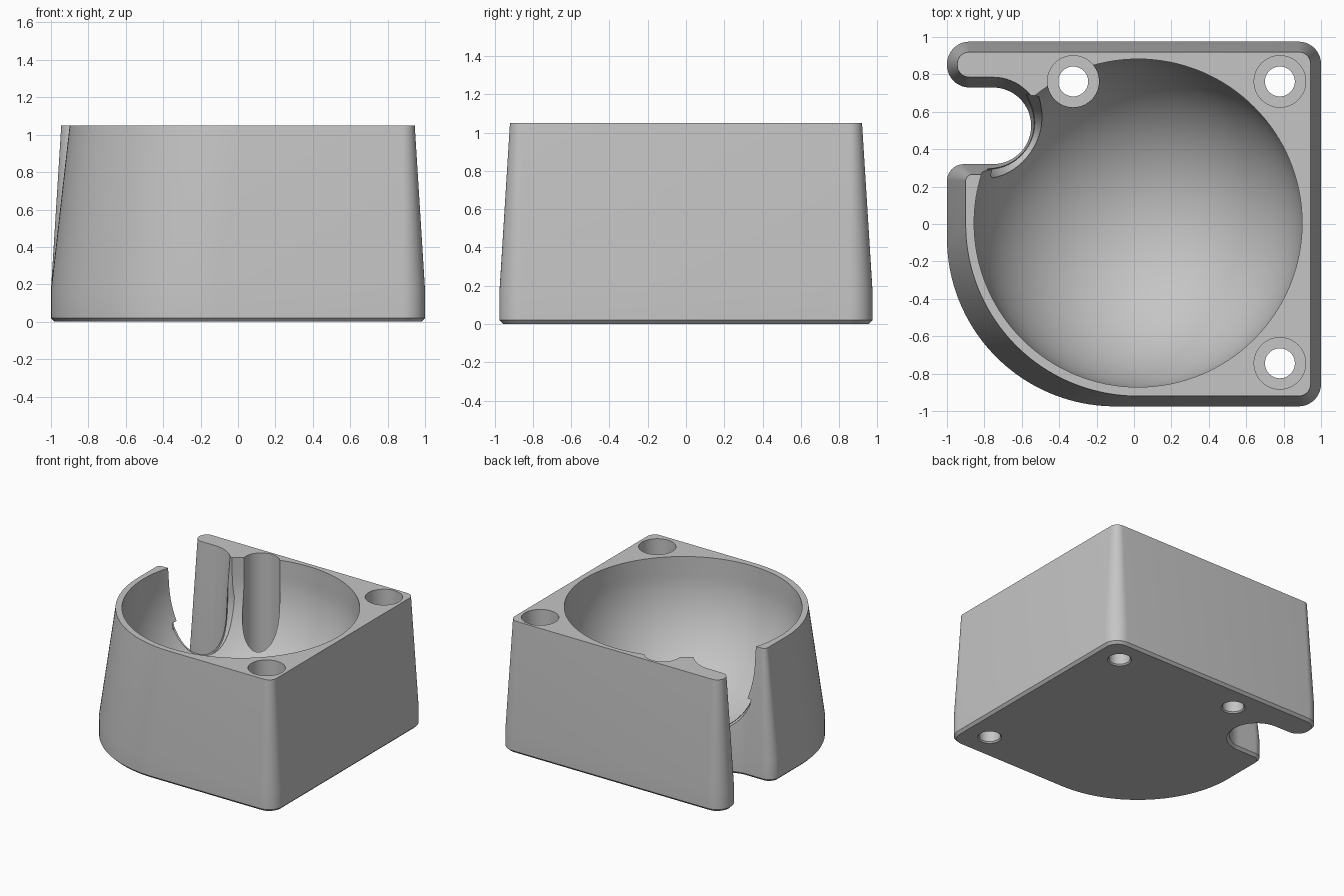
import bpy, bmesh
from math import cos, sin, pi, radians, sqrt, hypot
from mathutils import Vector

if "Cube" in bpy.data.objects:
    bpy.data.objects.remove(bpy.data.objects["Cube"], do_unlink=True)

TOP, WAIST = 1.05, 0.17             # rim height, start of the drafted walls
BOWL = Vector((0.022, 0.005, 0.905))
BOWL_R = 0.877
SLOT_X, SLOT_Y, SLOT_R = -0.755, 0.525, 0.205
DRAFT = 0.055

grey = bpy.data.materials.new("plain grey")
grey.use_nodes = True
colour = (0.56, 0.56, 0.56, 1)
grey.diffuse_color = colour
grey.node_tree.nodes["Principled BSDF"].inputs["Base Color"].default_value = colour


def arc(cx, cy, r, start, end, n):
    angles = [radians(start + (end - start) * i / n) for i in range(n + 1)]
    return [(cx + r * cos(a), cy + r * sin(a)) for a in angles]


def circle(cx, cy, r, n):
    return arc(cx, cy, r, 0, 360, n)[:-1]


def skin(name, rings):
    """Closed solid through rings of 3D points with equal point counts."""
    bm = bmesh.new()
    rings = [[bm.verts.new(p) for p in ring] for ring in rings]
    for a, b in zip(rings, rings[1:]):
        for i in range(len(a)):
            j = (i + 1) % len(a)
            bm.faces.new((a[i], a[j], b[j], b[i]))
    bm.faces.new(rings[0][::-1])
    bm.faces.new(rings[-1])
    bmesh.ops.recalc_face_normals(bm, faces=bm.faces)
    mesh = bpy.data.meshes.new(name)
    bm.to_mesh(mesh)
    bm.free()
    obj = bpy.data.objects.new(name, mesh)
    obj.data.materials.append(grey)
    bpy.context.collection.objects.link(obj)
    return obj


def loft(name, layers):
    """Solid through flat outlines stacked at given heights."""
    return skin(name, [[(x, y, z) for x, y in pts] for pts, z in layers])


def outline(t, chamfer=0.0):
    """Footprint with a side slot; t runs from base (0) to drafted top (1)."""
    d = DRAFT * t + chamfer
    r = 0.12 - d
    left = -1 + 0.1 * t + chamfer
    lip = 0.09 - d
    pts = arc(0.88, -0.855, r, -90, 0, 10)            # front right corner
    pts += arc(0.88, 0.855, r, 0, 90, 10)             # back right corner
    pts += arc(-0.88, 0.855, r, 90, 180, 10)          # prong tip
    pts += arc(-0.88, 0.85, r, 180, 270, 10)
    pts += arc(SLOT_X, SLOT_Y, SLOT_R + d, 90, -90, 32)  # slot end
    pts += arc(left + lip, 0.23, lip, 90, 180, 10)    # slot lip
    pts += arc(-0.1 + 0.12 * t, -0.075 + 0.075 * t,
               0.9 + 0.02 * t - chamfer, 180, 270, 40)  # large round corner
    return pts


def cut(target, cutter):
    cutter.hide_render = True
    mod = target.modifiers.new("cut", 'BOOLEAN')
    mod.operation = 'DIFFERENCE'
    mod.solver = 'EXACT'
    mod.use_self = True
    mod.object = cutter
    bpy.context.view_layer.objects.active = target
    bpy.ops.object.modifier_apply(modifier=mod.name)
    bpy.data.objects.remove(cutter, do_unlink=True)


def slot_edge_point(angle):
    """Where the slot wall meets the bowl in one direction, or None outside it."""
    z = 0.5
    for _ in range(12):
        r = SLOT_R + DRAFT * (z - WAIST) / (TOP - WAIST)
        x, y = SLOT_X + r * cos(angle), SLOT_Y + r * sin(angle)
        rho = hypot(x - BOWL.x, y - BOWL.y)
        if rho > BOWL_R - 0.004:
            return None
        z = BOWL.z - sqrt(BOWL_R ** 2 - rho ** 2)
    return Vector((x, y, z))


def edge_bevel(size):
    """Triangular sweep that takes the sharp edge off between slot and bowl."""
    path = [slot_edge_point(radians(a)) for a in range(90, -91, -5)]
    path = [p for p in path if p]
    for end, index in ((path[0], 0), (path[-1], len(path))):
        path.insert(index, Vector((end.x, end.y, TOP + 0.1)))
    rings = []
    for i, p in enumerate(path):
        tangent = (path[min(i + 1, len(path) - 1)] - path[max(i - 1, 0)]).normalized()
        to_slot = Vector((SLOT_X - p.x, SLOT_Y - p.y, 0)).normalized()
        to_bowl = Vector((BOWL.x - p.x, BOWL.y - p.y, max(BOWL.z - p.z, 0))).normalized()
        down_wall = tangent.cross(to_slot).normalized()
        if down_wall.dot(to_bowl) > 0:
            down_wall.negate()
        down_bowl = tangent.cross(to_bowl).normalized()
        if down_bowl.dot(to_slot) > 0:
            down_bowl.negate()
        clear = (to_slot + to_bowl).normalized()
        rings.append([p + size * down_wall, p + size * down_bowl, p + size * clear])
    return skin("bevel_cutter", rings)


# Drafted body with a chamfered foot
body = loft("housing_body", [(outline(0, 0.02), 0), (outline(0), 0.02),
                             (outline(0), WAIST), (outline(1), TOP)])

# Round-bottomed cavity with a short straight collar
steps = [radians(1.5 + 88.5 * i / 36) for i in range(37)]
layers = [(circle(BOWL.x, BOWL.y, BOWL_R * sin(a), 128), BOWL.z - BOWL_R * cos(a))
          for a in steps]
layers.append((circle(BOWL.x, BOWL.y, BOWL_R, 128), TOP + 0.2))
cut(body, loft("cavity_cutter", layers))

# Softened edge where the slot breaks into the cavity
cut(body, edge_bevel(0.055))

# Counterbored screw holes, lightly countersunk underneath
hole_profile = [(0.1, -0.01), (0.08, 0.01), (0.08, 0.2), (0.138, 0.2), (0.138, 1.2)]
for x, y in [(0.78, 0.762), (0.78, -0.745), (-0.325, 0.762)]:
    cut(body, loft("hole_cutter", [(circle(x, y, r, 48), z) for r, z in hole_profile]))

# Smooth curves, sharp rims
bpy.ops.object.select_all(action='DESELECT')
body.select_set(True)
bpy.context.view_layer.objects.active = body
bpy.ops.object.shade_smooth_by_angle(angle=radians(30))
